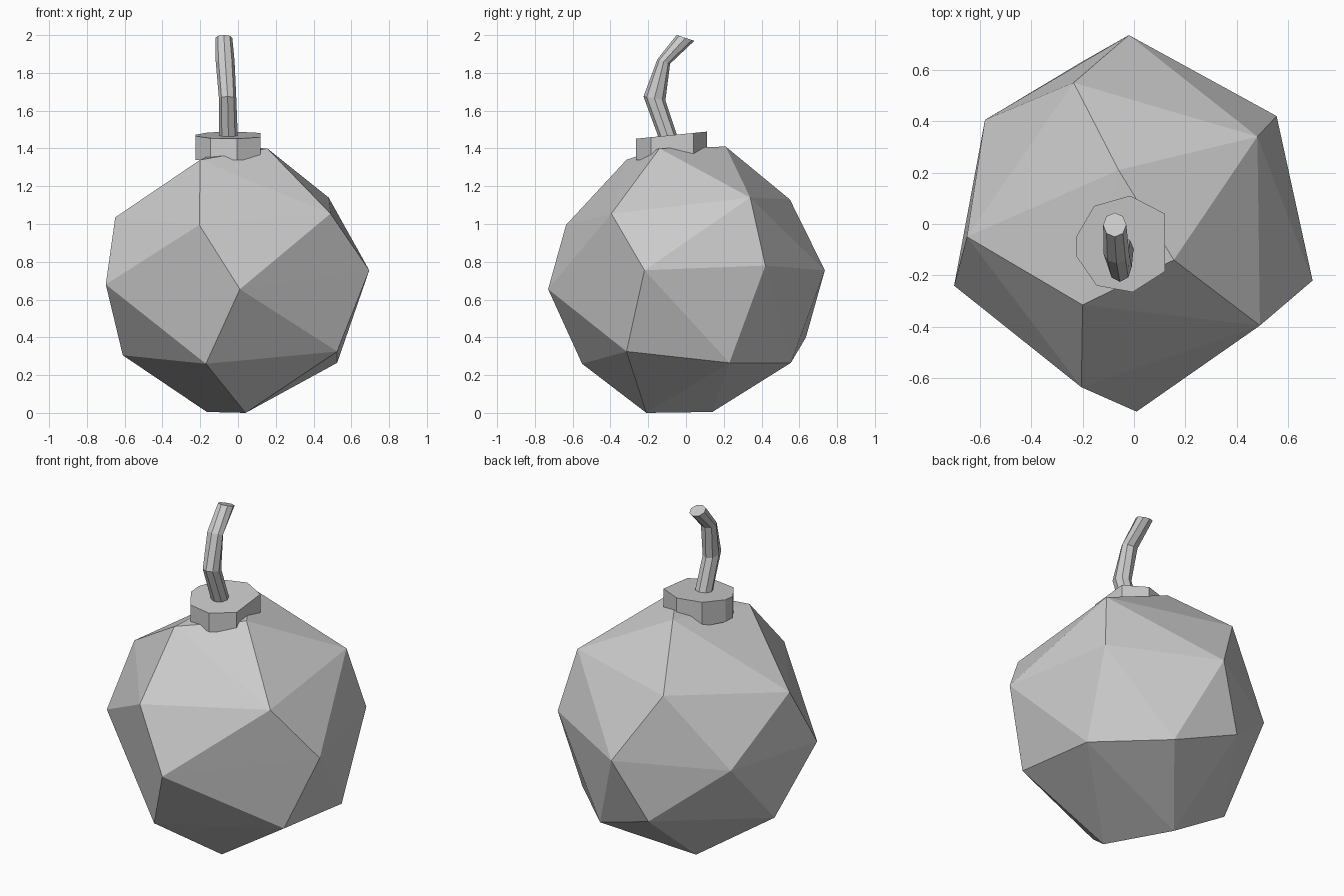
import bpy, bmesh, math
from mathutils import Vector

if "Cube" in bpy.data.objects:
    bpy.data.objects.remove(bpy.data.objects["Cube"])


def finish(bm, name):
    bmesh.ops.recalc_face_normals(bm, faces=bm.faces)
    mesh = bpy.data.meshes.new(name)
    bm.to_mesh(mesh)
    bm.free()
    obj = bpy.data.objects.new(name, mesh)
    bpy.context.collection.objects.link(obj)
    return obj


def loft(rings, name):
    """Skin a stack of equal-length rings and cap both ends."""
    bm = bmesh.new()
    loops = [[bm.verts.new(p) for p in ring] for ring in rings]
    n = len(loops[0])
    for a, b in zip(loops, loops[1:]):
        for i in range(n):
            j = (i + 1) % n
            bm.faces.new((a[i], a[j], b[j], b[i]))
    bm.faces.new(loops[0][::-1])
    bm.faces.new(loops[-1])
    return finish(bm, name)


# Faceted ball: hull around the corner points, one row per level
levels = [
    [(.04, -.21, .0), (-.165, .14, .005)],
    [(-.17, -.55, .26), (.525, -.315, .325), (.525, .23, .265),
     (.18, .555, .265), (-.196, .635, .40), (-.61, .035, .305)],
    [(.01, -.73, .655), (.695, -.22, .755), (.555, .42, .78),
     (-.02, .735, .755), (-.58, .405, .718), (-.70, -.24, .68)],
    [(-.205, -.635, .995), (.49, -.395, 1.055), (.48, .34, 1.14),
     (-.235, .55, 1.13), (-.65, -.05, 1.035)],
    [(-.20, -.315, 1.34), (.155, -.14, 1.40), (-.06, .21, 1.41)],
]
bm = bmesh.new()
for level in levels:
    for p in level:
        bm.verts.new(p)
bmesh.ops.convex_hull(bm, input=bm.verts[:])
finish(bm, "bomb_body")

# Collar: uneven octagon with a slightly tilted top
outline = [(-.015, .11), (.12, .04), (.12, -.185), (-.005, -.265),
           (-.145, -.24), (-.225, -.125), (-.225, -.05), (-.155, .07)]
bottom = [(x, y, 1.34) for x, y in outline]
top = [(x, y, 1.47 + .1 * (y + .08)) for x, y in outline]
loft([bottom, top], "collar")

# Fuse: bent tube; centre, x radius, y radius, tilt of each section
sections = [
    ((-.05, -.085, 1.43), .050, .050, .0),
    ((-.055, -.167, 1.665), .046, .058, .17),
    ((-.068, -.118, 1.86), .050, .034, .33),
    ((-.075, -.003, 1.985), .045, .047, .33),
]
rings = []
for c, rx, ry, tilt in sections:
    ring = []
    for i in range(8):
        a = math.tau * i / 8
        dy = ry * math.sin(a)
        ring.append(Vector(c) + Vector((rx * math.cos(a), dy, -tilt * dy)))
    rings.append(ring)
loft(rings, "fuse")
